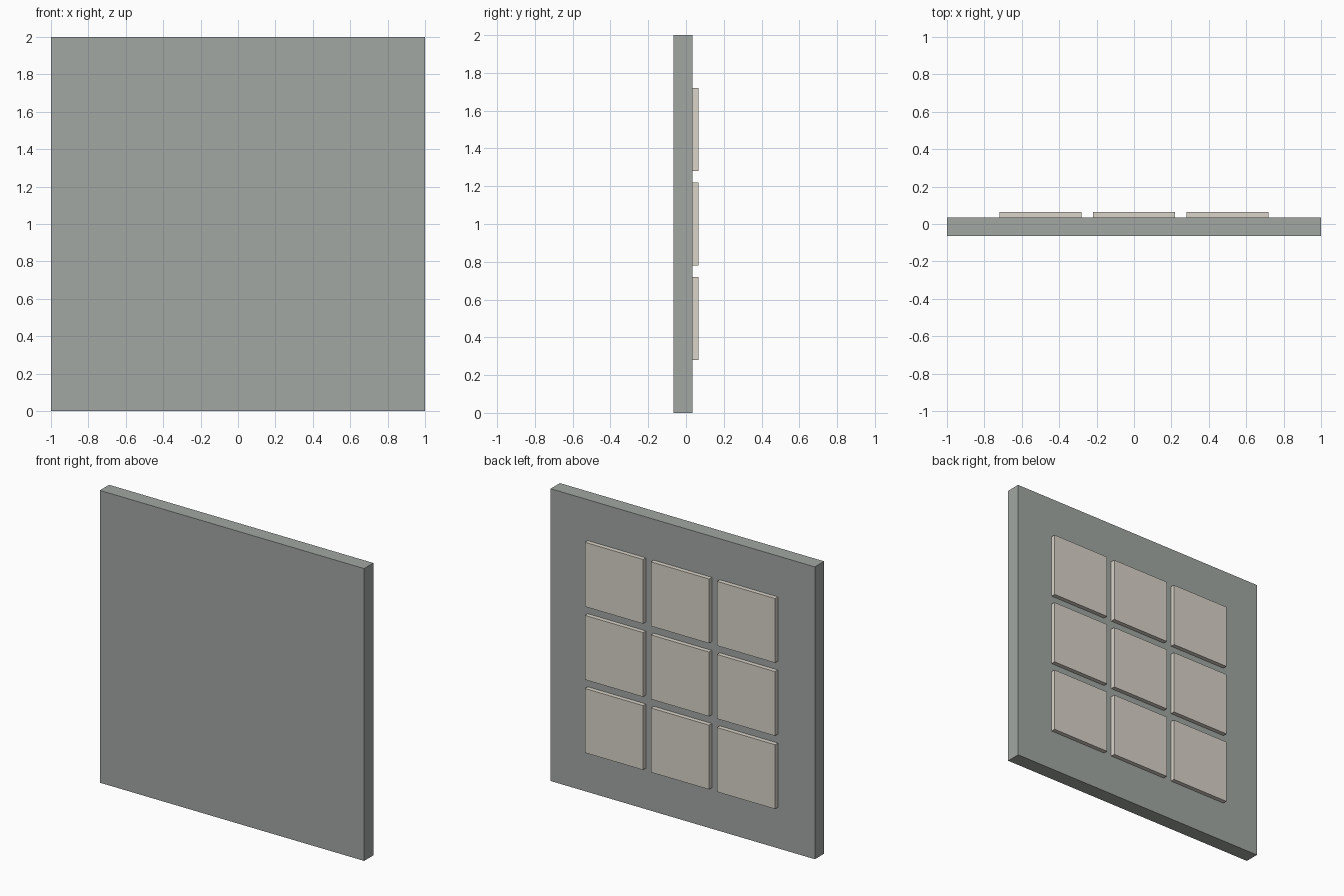
import bpy

if "Cube" in bpy.data.objects:
    bpy.data.objects.remove(bpy.data.objects["Cube"])


def material(name, rgb):
    mat = bpy.data.materials.new(name)
    mat.diffuse_color = (*rgb, 1.0)
    mat.use_nodes = True
    mat.node_tree.nodes["Principled BSDF"].inputs["Base Color"].default_value = mat.diffuse_color
    return mat


def box(name, lo, hi, mat):
    """Axis-aligned box between two corners."""
    centre = [(a + b) / 2 for a, b in zip(lo, hi)]
    size = [b - a for a, b in zip(lo, hi)]
    bpy.ops.mesh.primitive_cube_add(size=1, location=centre)
    obj = bpy.context.object
    obj.name = name
    obj.scale = size
    bpy.ops.object.transform_apply(location=False, rotation=False, scale=True)
    obj.data.materials.append(mat)
    return obj


panel_mat = material("panel_grey", (0.36, 0.39, 0.37))
tile_mat = material("tile_beige", (0.70, 0.66, 0.59))

# Backing panel
PANEL_BACK = 0.035
box("panel", (-1, -0.065, 0), (1, PANEL_BACK, 2), panel_mat)

# 3 x 3 grid of raised tiles on the back face, set slightly into the panel
HALF, PITCH = 0.22, 0.5
for row in range(3):
    for col in range(3):
        x = (col - 1) * PITCH
        z = 1 + (row - 1) * PITCH
        box(f"tile_{row + 1}_{col + 1}",
            (x - HALF, PANEL_BACK - 0.005, z - HALF),
            (x + HALF, 0.065, z + HALF), tile_mat)
